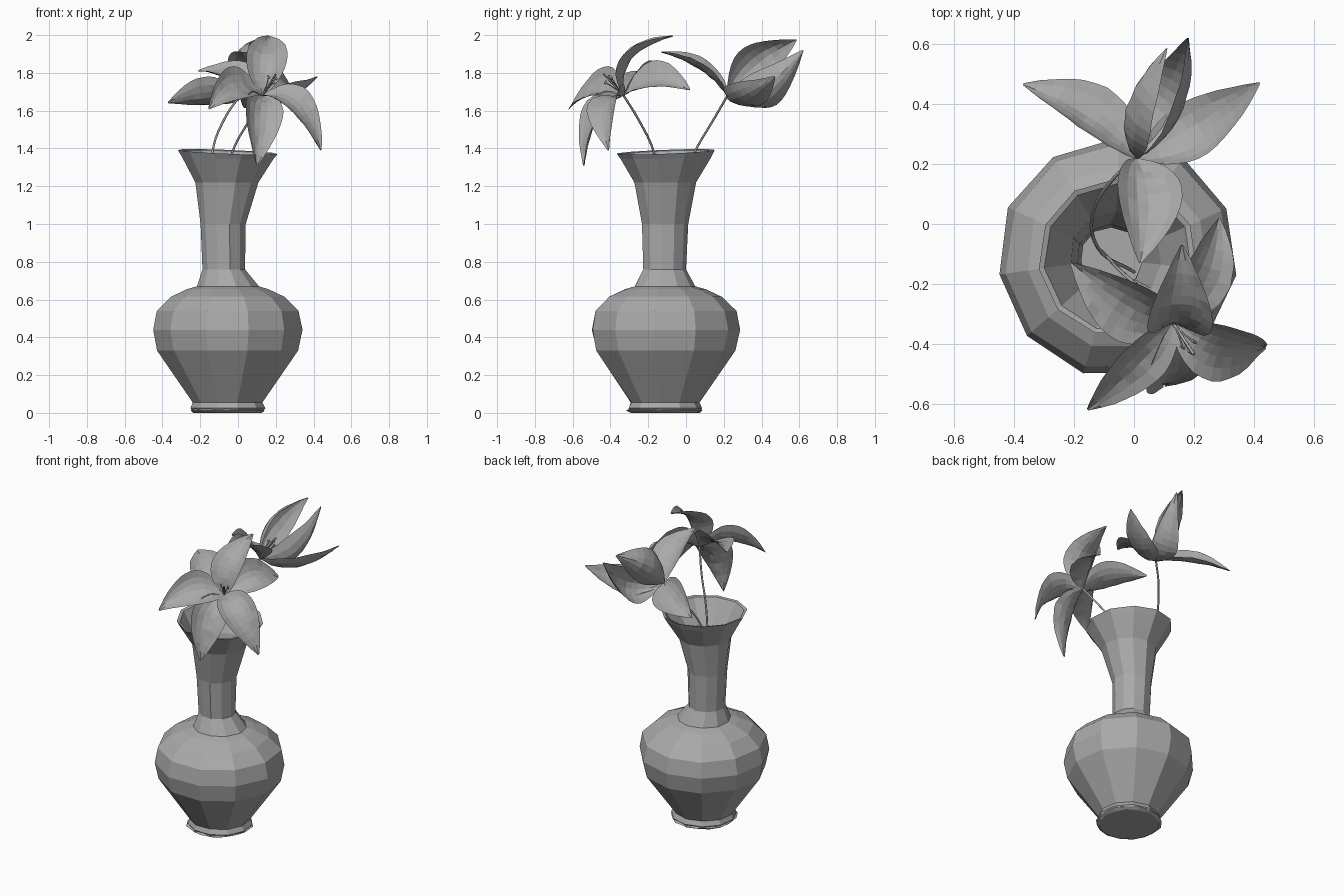
import bpy, bmesh, math, random
from mathutils import Vector

random.seed(4)
if "Cube" in bpy.data.objects:
    bpy.data.objects.remove(bpy.data.objects["Cube"], do_unlink=True)


def make_material(name, color):
    mat = bpy.data.materials.new(name)
    mat.use_nodes = True
    mat.diffuse_color = color
    mat.node_tree.nodes["Principled BSDF"].inputs["Base Color"].default_value = color
    return mat


clay = make_material("clay grey", (0.4, 0.4, 0.4, 1))


def finish(name, bm):
    mesh = bpy.data.meshes.new(name)
    bm.to_mesh(mesh)
    bm.free()
    mesh.materials.append(clay)
    obj = bpy.data.objects.new(name, mesh)
    bpy.context.collection.objects.link(obj)
    return obj


def lathe(name, profile, center, sides, start, wobble):
    """Stack rings of (radius, height, sideways shift, tilt) into one closed faceted body."""
    bm = bmesh.new()
    rings = []
    for radius, z, shift, tilt in profile:
        ring = []
        for i in range(sides):
            a = start + math.tau * i / sides
            r = radius + random.uniform(-wobble, wobble)
            x, y = r * math.cos(a), r * math.sin(a)
            ring.append(bm.verts.new((center[0] + shift + x, center[1] + y, z + tilt * (y - x))))
        rings.append(ring)
    for low, high in zip(rings, rings[1:]):
        for i in range(sides):
            j = (i + 1) % sides
            bm.faces.new((low[i], low[j], high[j], high[i]))
    bm.faces.new(rings[0][::-1])
    bm.faces.new(rings[-1])
    bmesh.ops.recalc_face_normals(bm, faces=bm.faces)
    return finish(name, bm)


def bend(start, middle, end, t):
    """Point on a curve that passes through the middle point halfway."""
    control = 2 * middle - (start + end) / 2
    return (1 - t) ** 2 * start + 2 * t * (1 - t) * control + t * t * end


def petal(name, start, middle, tip, outward, width, cup, rows=12, cols=6):
    """Pointed, cupped leaf shape along a bent spine."""
    bm = bmesh.new()
    middle, tip = Vector(middle), Vector(tip)
    side = (tip - start).cross(outward).normalized()
    grid = []
    for r in range(rows + 1):
        t = r / rows
        spine = bend(start, middle, tip, t)
        tangent = bend(start, middle, tip, t + 0.01) - bend(start, middle, tip, t - 0.01)
        out = side.cross(tangent).normalized()
        half = width * (math.sin(math.pi * t ** 0.9) ** 0.9 if 0 < t < 1 else 0) + 0.004
        row = []
        for c in range(cols + 1):
            u = 2 * c / cols - 1
            p = spine + side * half * u - out * half * cup * (u * u - 0.3)
            p += out * random.uniform(-0.003, 0.003)
            row.append(bm.verts.new(p))
        grid.append(row)
    for a, b in zip(grid, grid[1:]):
        for c in range(cols):
            bm.faces.new((a[c], a[c + 1], b[c + 1], b[c]))
    return finish(name, bm)


def tube(name, points, radius):
    """Thin smooth tube through the points."""
    curve = bpy.data.curves.new(name, "CURVE")
    curve.dimensions = "3D"
    curve.bevel_depth = radius
    curve.bevel_resolution = 1
    curve.resolution_u = 6
    curve.use_fill_caps = True
    spline = curve.splines.new("BEZIER")
    spline.bezier_points.add(len(points) - 1)
    for bp, co in zip(spline.bezier_points, points):
        bp.co = co
        bp.handle_left_type = bp.handle_right_type = "AUTO"
    curve.materials.append(clay)
    obj = bpy.data.objects.new(name, curve)
    bpy.context.collection.objects.link(obj)


def flower(name, center, axis, petals, width):
    center, axis = Vector(center), Vector(axis).normalized()
    for i, (middle, tip, outward, cup) in enumerate(petals):
        facing = Vector(outward) if outward else -axis
        petal(f"{name}_petal_{i + 1}", center, middle, tip, facing, width, cup)
    # A few short stamens around the pistil, each with a small anther
    side = axis.orthogonal().normalized()
    other = axis.cross(side)
    for i in range(3):
        a = math.tau * i / 3
        spread = side * math.cos(a) + other * math.sin(a)
        end = center + axis * 0.13 + spread * 0.025
        tube(f"{name}_stamen_{i + 1}", [center, center + axis * 0.07 + spread * 0.01, end], 0.003)
        tube(f"{name}_anther_{i + 1}", [end - other * 0.01, end + other * 0.01], 0.005)
    tube(f"{name}_pistil", [center, center + axis * 0.09, center + axis * 0.17], 0.005)


# Vase: foot, round belly, slim leaning neck and tilted lip, then the inner wall
vase_profile = [
    (0.19, 0.01, 0, 0), (0.2, 0.025, 0, 0), (0.185, 0.055, 0, 0), (0.375, 0.33, 0, 0),
    (0.4, 0.44, 0, 0), (0.38, 0.54, 0, 0), (0.305, 0.615, 0, 0), (0.215, 0.655, 0, 0),
    (0.165, 0.67, 0, 0), (0.115, 0.76, -0.02, 0), (0.122, 1.0, -0.025, 0), (0.168, 1.22, -0.005, 0),
    (0.245, 1.35, 0, 0.02), (0.264, 1.382, 0, 0.04), (0.245, 1.377, 0, 0.04), (0.154, 1.22, -0.005, 0),
    (0.11, 1.0, -0.025, 0), (0.104, 0.76, -0.02, 0), (0.155, 0.655, 0, 0), (0.292, 0.6, 0, 0),
    (0.385, 0.44, 0, 0), (0.36, 0.33, 0, 0), (0.17, 0.07, 0, 0),
]
lathe("vase", vase_profile, (-0.055, -0.113), 11, math.radians(188), 0.003)
# Thin uneven plinth under the foot
foot_profile = [(0.18, 0, 0, 0), (0.202, 0.012, 0, 0), (0.17, 0.03, 0, 0)]
lathe("foot_plate", foot_profile, (-0.055, -0.113), 16, 0, 0.008)

# Front flower: (middle, tip, outward direction, cupping)
flower("front_flower", (0.13, -0.33, 1.68), (0.4, -0.6, 0.65), [
    ((0.155, -0.3, 1.88), (0.16, -0.07, 1.995), (0, 0.78, -0.63), 0.45),
    ((0.3, -0.42, 1.64), (0.44, -0.41, 1.39), None, 0.45),
    ((0.125, -0.48, 1.58), (0.1, -0.54, 1.31), None, 0.45),
    ((0.0, -0.46, 1.73), (-0.155, -0.62, 1.61), None, 0.45),
    ((-0.02, -0.28, 1.79), (-0.21, -0.13, 1.81), None, 0.45),
    ((0.225, -0.17, 1.77), (0.285, 0.02, 1.71), None, 0.45),
], 0.105)

# Back flower, half open
flower("back_flower", (0.01, 0.22, 1.68), (0.1, 0.8, 0.5), [
    ((-0.15, 0.37, 1.68), (-0.37, 0.465, 1.64), (-0.25, -0.55, -0.65), 0.45),
    ((0.22, 0.31, 1.66), (0.42, 0.47, 1.78), (0.3, -0.3, -0.7), 0.45),
    ((0.05, 0.08, 1.83), (0.02, -0.13, 1.91), None, 0.45),
    ((0.0, 0.38, 1.85), (0.11, 0.585, 1.975), (-0.95, 0.2, 0.1), 0.8),
    ((0.14, 0.41, 1.69), (0.18, 0.62, 1.92), (0.87, -0.08, -0.37), 0.8),
], 0.105)

# Stems run down through the neck
tube("front_stem", [(0.13, -0.33, 1.68), (0.06, -0.25, 1.55), (-0.03, -0.17, 1.38),
                    (-0.08, -0.12, 1.1), (-0.11, -0.09, 0.8)], 0.006)
tube("back_stem", [(0.01, 0.22, 1.68), (-0.07, 0.15, 1.56), (-0.135, 0.045, 1.38),
                   (-0.12, -0.08, 1.1), (0.0, -0.16, 0.75)], 0.006)
